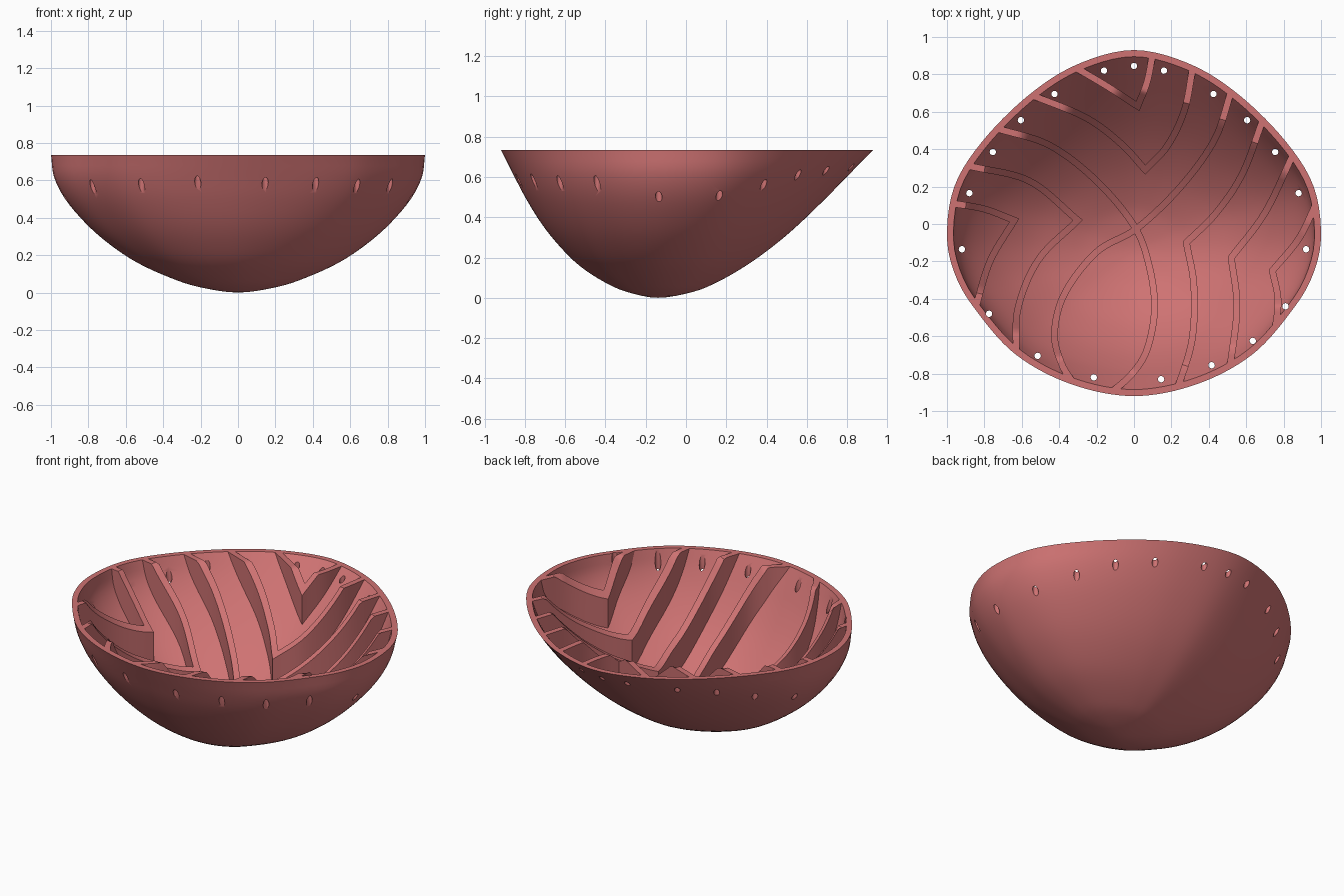
import bpy, bmesh, math
from mathutils import Vector

cube = bpy.data.objects.get("Cube")
if cube:
    bpy.data.objects.remove(cube, do_unlink=True)

TOP = 0.735          # rim height
WALL = 0.035         # shell thickness
RIB_H = 0.185        # rib height above the floor
RIB_W = 0.018        # half rib width
CY = -0.14           # lowest point of the bowl along y
SEG, STEPS = 112, 4

clay = bpy.data.materials.new("dusty_red")
clay.use_nodes = True
clay.diffuse_color = (0.62, 0.17, 0.17, 1)
clay.node_tree.nodes["Principled BSDF"].inputs["Base Color"].default_value = (0.62, 0.17, 0.17, 1)


def catmull(a, b, c, d, t):
    return b + 0.5 * t * (c - a + t * (2 * a - 5 * b + 4 * c - d + t * (3 * (b - c) + d - a)))


def spline(points, n=12):
    """Smooth open path through plan points."""
    p = [Vector(q) for q in points]
    p = [2 * p[0] - p[1]] + p + [2 * p[-1] - p[-2]]
    out = [catmull(*p[i:i + 4], k / n) for i in range(len(p) - 3) for k in range(n)]
    return out + [p[-2]]


# Rim outline: right half from front to back, mirrored to the left
half = [(0, -.92), (.34, -.855), (.636, -.695), (.85, -.455), (.957, -.27), (1, -.06),
        (.957, .21), (.8, .455), (.556, .695), (.3, .855), (0, .93)]
loop = [(-half[1][0], half[1][1])] + half + [(-half[-2][0], half[-2][1])]
outline = [(math.atan2(v.x, -(v.y - CY)), math.hypot(v.x, v.y - CY)) for v in spline(loop)[12:-12]]


def rim_radius(x, y):
    a = math.atan2(abs(x), -y)
    for (a0, r0), (a1, r1) in zip(outline, outline[1:]):
        if a <= a1:
            return r0 + (r1 - r0) * (a - a0) / (a1 - a0)
    return outline[-1][1]


# Wall profiles: share of the rim radius at each height
LEVELS = [0, .03, .08, .16, .26, .37, .5, .62, TOP]
FRONT = [0, .2, .345, .5, .63, .742, .845, .925, 1]
BACK = [0, .165, .28, .41, .54, .66, .785, .895, 1]
SIDE = [0, .21, .365, .54, .69, .815, .925, .985, 1]
LAST = len(LEVELS) - 1


def sample(table, k, mirror=-1):
    p = [mirror * table[1]] + table + [2 * table[-1] - table[-2]]
    i = min(int(k), LAST - 1)
    return catmull(*p[i:i + 4], k - i)


def share(k, dx, dy):
    ends = sample(FRONT if dy < 0 else BACK, k)
    return dx * dx * sample(SIDE, k) + dy * dy * ends


def level(k, inset):
    return inset + sample(LEVELS, k, 1) * (TOP - inset) / TOP


def height(x, y, inset):
    """Height of the outer (inset 0) or inner surface above a plan point."""
    y -= CY
    r = math.hypot(x, y)
    if r < 1e-5:
        return inset
    f = r / (rim_radius(x, y) - inset)
    lo, hi = 0, LAST
    for _ in range(22):
        mid = (lo + hi) / 2
        if share(mid, x / r, y / r) < f:
            lo = mid
        else:
            hi = mid
    return level(lo, inset)


def finish(name, bm):
    bmesh.ops.recalc_face_normals(bm, faces=bm.faces)
    mesh = bpy.data.meshes.new(name)
    bm.to_mesh(mesh)
    bm.free()
    mesh.materials.append(clay)
    ob = bpy.data.objects.new(name, mesh)
    bpy.context.collection.objects.link(ob)
    return ob


def activate(ob):
    bpy.ops.object.select_all(action='DESELECT')
    ob.select_set(True)
    bpy.context.view_layer.objects.active = ob


def smooth(ob):
    activate(ob)
    bpy.ops.object.shade_smooth_by_angle(angle=math.radians(30))


# Bowl shell: outer skin, rim and inner skin
bm = bmesh.new()
rims = []
for inset in (0, WALL):
    prev = bm.verts.new((0, CY, inset))
    for s in range(1, LAST * STEPS + 1):
        k = s / STEPS
        ring = []
        for i in range(SEG):
            a = math.tau * i / SEG
            dx, dy = math.sin(a), -math.cos(a)
            r = (rim_radius(dx, dy) - inset) * share(k, dx, dy)
            ring.append(bm.verts.new((dx * r, CY + dy * r, level(k, inset))))
        for i in range(SEG):
            j = (i + 1) % SEG
            if s == 1:
                bm.faces.new((prev, ring[i], ring[j]))
            else:
                bm.faces.new((prev[i], ring[i], ring[j], prev[j]))
        prev = ring
    rims.append(prev)
for i in range(SEG):
    j = (i + 1) % SEG
    bm.faces.new((rims[0][i], rims[1][i], rims[1][j], rims[0][j]))
shell = finish("bowl_shell", bm)

# Vertical holes drilled below the rim
paired = [(.16, .82), (.425, .695), (.605, .555), (.755, .385), (.88, .165), (.92, -.135)]
holes = paired + [(-x, y) for x, y in paired] + [
    (0, .845), (-.775, -.48), (-.515, -.705), (-.215, -.82),
    (.145, -.83), (.415, -.755), (.635, -.625), (.81, -.44)]
bm = bmesh.new()
for x, y in holes:
    made = bmesh.ops.create_cone(bm, cap_ends=True, segments=16, radius1=.017, radius2=.017, depth=2)
    bmesh.ops.translate(bm, verts=made["verts"], vec=(x, y, .5))
drill = finish("hole_cutter", bm)
drill.hide_render = True
cut = shell.modifiers.new("holes", 'BOOLEAN')
cut.operation, cut.solver, cut.object = 'DIFFERENCE', 'EXACT', drill
activate(shell)
bpy.ops.object.modifier_apply(modifier=cut.name)
bpy.data.objects.remove(drill, do_unlink=True)
smooth(shell)


def clamp(p):
    """Keep a plan point within the rim."""
    x, y = p.x, p.y - CY
    r = math.hypot(x, y)
    s = min(1, (rim_radius(x, y) - .008) / max(r, 1e-5))
    return x * s, CY + y * s


def rib(name, *arms):
    """Upright wall on the bowl floor along one or two arms meeting at a corner."""
    path = spline(arms[0])
    for arm in arms[1:]:
        path += spline(arm)[1:]
    bm = bmesh.new()
    prev = None
    for i, p in enumerate(path):
        d0 = (p - path[i - 1]).normalized() if i else (path[1] - p).normalized()
        d1 = (path[i + 1] - p).normalized() if i + 1 < len(path) else d0
        t = (d0 + d1).normalized()
        n = Vector((-t.y, t.x)) * RIB_W / max(t.dot(d1), .4)
        ring = []
        for side, up in ((-1, 0), (1, 0), (1, 1), (-1, 1)):
            x, y = clamp(p + side * n)
            z = min(TOP, height(x, y, WALL) + RIB_H) if up else height(x, y, 0) + .012
            ring.append(bm.verts.new((x, y, min(z, TOP))))
        if prev:
            for a in range(4):
                b = (a + 1) % 4
                bm.faces.new((prev[a], prev[b], ring[b], ring[a]))
        else:
            bm.faces.new(ring)
        prev = ring
    bm.faces.new(prev)
    smooth(finish(name, bm))


# Corner ribs: rim to corner, then corner to rim
rib("back_rib", [(-.32, .84), (-.15, .74), (.02, .63)], [(.02, .63), (.07, .76), (.1, .91)])
rib("back_inner_rib", [(-.55, .69), (-.26, .57), (-.07, .43), (.06, .29)],
    [(.06, .29), (.18, .42), (.27, .61), (.315, .84)])
rib("right_inner_rib", [(-.88, .31), (-.56, .23), (-.3, .02)],
    [(-.3, .02), (-.51, -.19), (-.62, -.45), (-.63, -.7)])
rib("right_rib", [(-.97, .11), (-.8, .08), (-.64, .02)], [(-.64, .02), (-.77, -.2), (-.85, -.46)])
rib("left_inner_rib", [(.69, .56), (.58, .27), (.44, .06), (.28, -.1)],
    [(.28, -.1), (.32, -.33), (.31, -.62), (.23, -.89)])
rib("left_middle_rib", [(.85, .37), (.7, .06), (.52, -.18)],
    [(.52, -.18), (.55, -.45), (.51, -.79)])
rib("left_rib", [(.97, .1), (.88, -.08), (.74, -.25)], [(.74, -.25), (.77, -.41), (.75, -.6)])

# Long crossing ribs that enclose the leaf-shaped pocket at the front
rib("crossing_rib_a", [(-.73, .51), (-.45, .42), (-.2, .23), (0, -.01), (.08, -.22),
                       (.11, -.45), (.07, -.67), (-.01, -.8), (-.12, -.9)])
rib("crossing_rib_b", [(.52, .71), (.43, .45), (.25, .2), (.02, -.02), (-.2, -.15),
                       (-.37, -.37), (-.425, -.58), (-.39, -.74), (-.32, -.86)])
